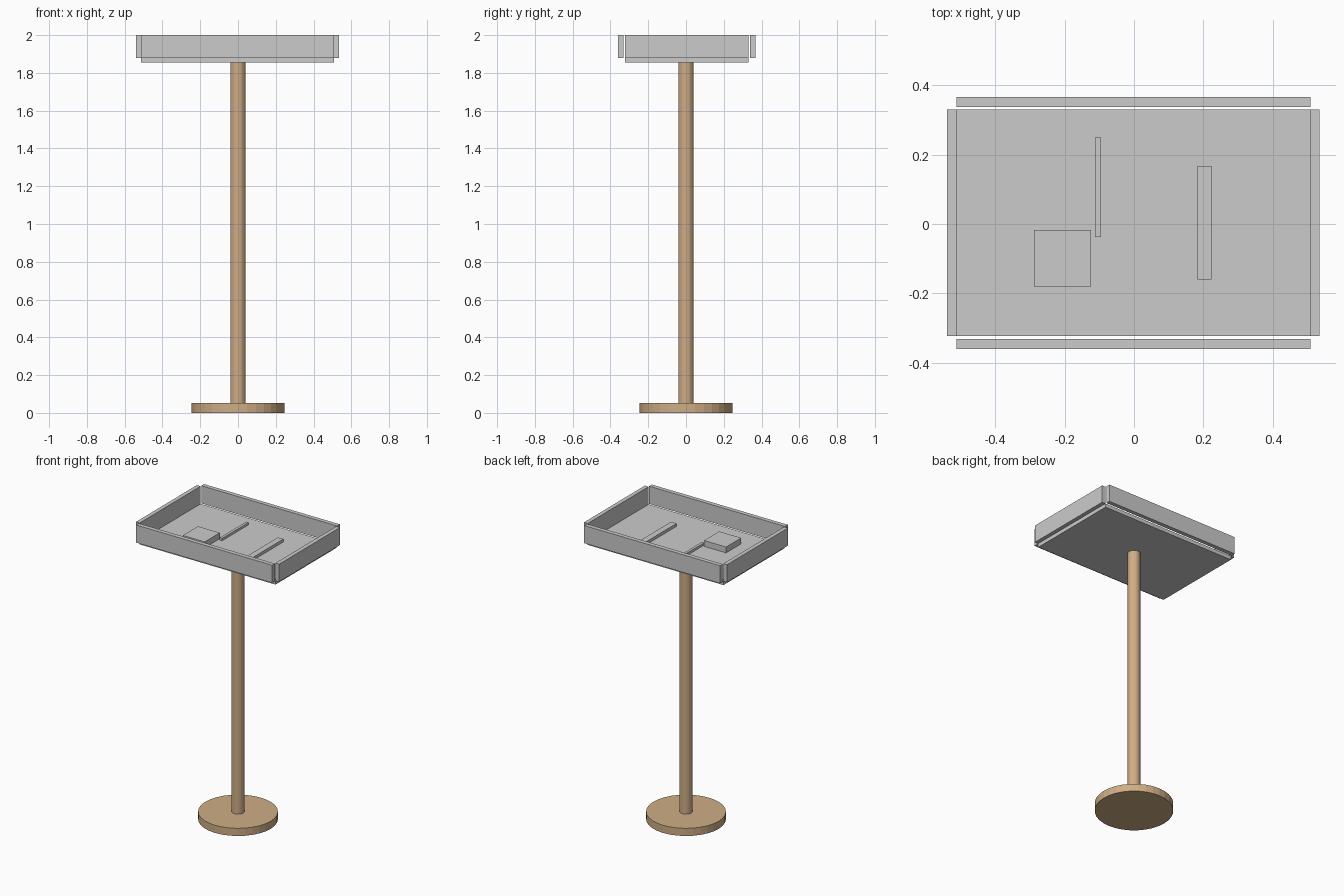
import bpy

if "Cube" in bpy.data.objects:
    bpy.data.objects.remove(bpy.data.objects["Cube"])


def material(name, rgb):
    m = bpy.data.materials.new(name)
    m.diffuse_color = (*rgb, 1.0)
    m.use_nodes = True
    m.node_tree.nodes["Principled BSDF"].inputs["Base Color"].default_value = m.diffuse_color
    return m


def box(name, x, y, z, mat=None):
    """Box from (min, max) ranges on each axis."""
    bpy.ops.mesh.primitive_cube_add(size=1, location=[(a + b) / 2 for a, b in (x, y, z)])
    ob = bpy.context.object
    ob.name = name
    ob.scale = [b - a for a, b in (x, y, z)]
    bpy.ops.object.transform_apply(location=False, rotation=False, scale=True)
    if mat:
        ob.data.materials.append(mat)
    return ob


def cylinder(name, radius, z0, z1, mat):
    bpy.ops.mesh.primitive_cylinder_add(vertices=32, radius=radius, depth=z1 - z0,
                                        location=(0, 0, (z0 + z1) / 2))
    ob = bpy.context.object
    ob.name = name
    ob.data.materials.append(mat)
    return ob


wood = material("wood", (0.62, 0.42, 0.24))
pale = material("pale_grey", (0.92, 0.92, 0.9))

# Round foot and post
cylinder("base", 0.246, 0.0, 0.052, wood)
cylinder("post", 0.04, 0.052, 1.854, wood)

# Tray floor
FLOOR_Z, TOP = 1.88, 2.0
CX, CY = -0.002, 0.003
HX, HY = 0.511, 0.327
box("tray_floor", (CX - HX, CX + HX), (CY - HY, CY + HY), (1.854, FLOOR_Z))

# Rim panels: end panels touch the floor, front and back stand slightly off it
for s, side, end in ((-1, "left", "front"), (1, "right", "back")):
    xs = sorted((CX + s * (HX - 0.001), CX + s * (HX + 0.027)))
    box(side + "_panel", xs, (CY - HY, CY + HY), (FLOOR_Z, TOP))
    ys = sorted((CY + s * (HY + 0.008), CY + s * (HY + 0.037)))
    box(end + "_panel", (CX - HX, CX + HX), ys, (FLOOR_Z, TOP))

# Items lying in the tray
box("block", (-0.289, -0.124), (-0.18, -0.018), (FLOOR_Z, 1.92), pale)
box("narrow_strip", (-0.113, -0.095), (-0.037, 0.25), (FLOOR_Z, 1.896))
box("wide_strip", (0.183, 0.224), (-0.16, 0.167), (FLOOR_Z, 1.9))
